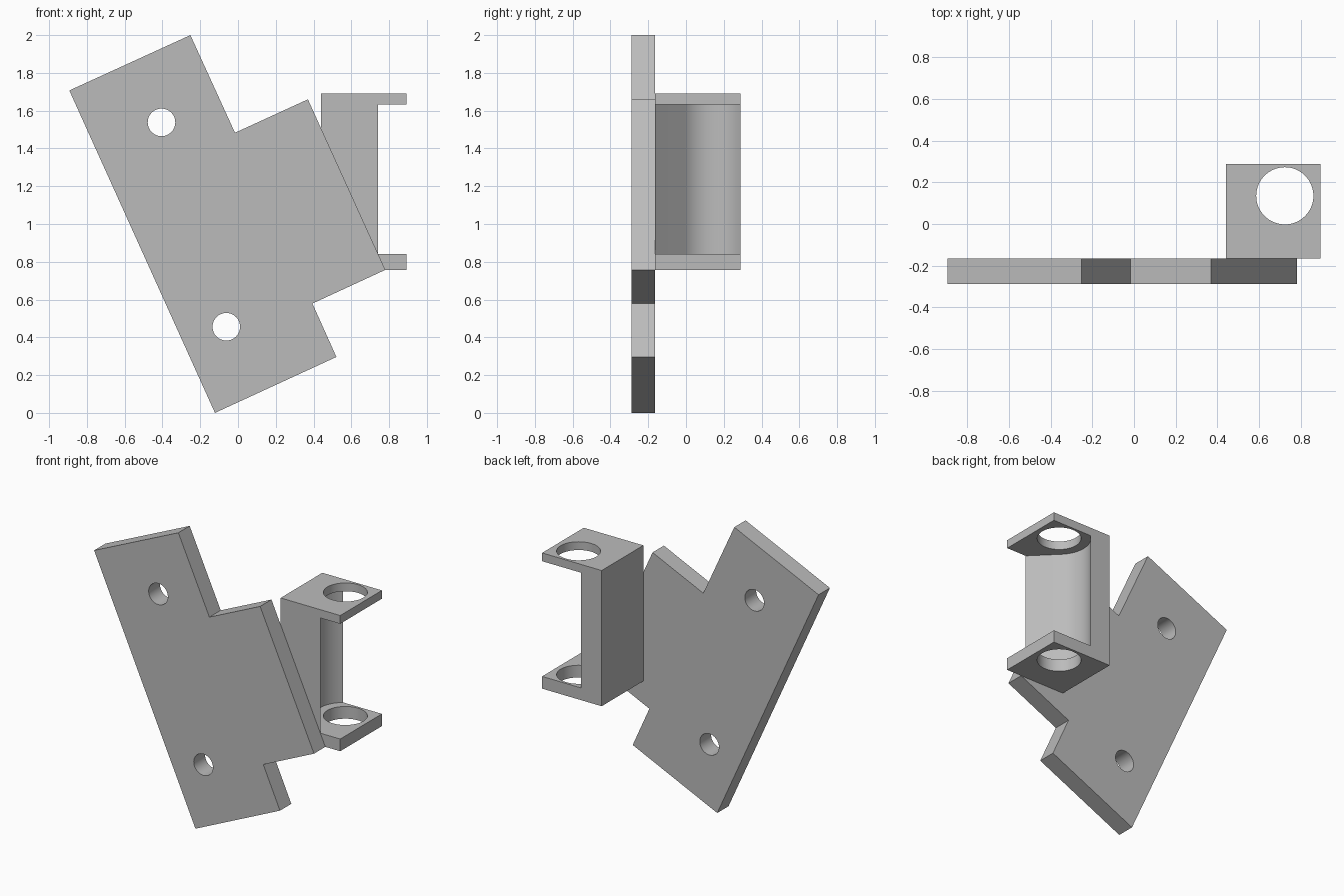
import bpy, bmesh
from math import cos, sin, radians, pi
from mathutils import Vector

default = bpy.data.objects.get("Cube")
if default:
    bpy.data.objects.remove(default, do_unlink=True)

grey = bpy.data.materials.new("plain grey")
grey.use_nodes = True
COLOUR = (0.5, 0.5, 0.5, 1)
grey.diffuse_color = COLOUR
grey.node_tree.nodes["Principled BSDF"].inputs["Base Color"].default_value = COLOUR


def prism(name, outline, start, sweep):
    """Extrude a closed outline of 3D points along the sweep vector."""
    bm = bmesh.new()
    face = bm.faces.new([bm.verts.new(Vector(p) + Vector(start)) for p in outline])
    grown = bmesh.ops.extrude_face_region(bm, geom=[face])["geom"]
    moved = [v for v in grown if isinstance(v, bmesh.types.BMVert)]
    bmesh.ops.translate(bm, vec=sweep, verts=moved)
    bmesh.ops.recalc_face_normals(bm, faces=bm.faces)
    mesh = bpy.data.meshes.new(name)
    bm.to_mesh(mesh)
    bm.free()
    mesh.materials.append(grey)
    obj = bpy.data.objects.new(name, mesh)
    bpy.context.collection.objects.link(obj)
    return obj


def arc(cx, cy, r, a0, a1, n):
    angles = [radians(a0 + (a1 - a0) * i / n) for i in range(n + 1)]
    return [(cx + r * cos(a), cy + r * sin(a)) for a in angles]


def carve(obj, cutters):
    """Subtract the cutters, bake the result and delete them."""
    for c in cutters:
        mod = obj.modifiers.new("cut", "BOOLEAN")
        mod.operation, mod.solver, mod.object = "DIFFERENCE", "EXACT", c
        c.hide_render = True
    graph = bpy.context.evaluated_depsgraph_get()
    obj.data = bpy.data.meshes.new_from_object(obj.evaluated_get(graph))
    obj.modifiers.clear()
    for c in cutters:
        bpy.data.objects.remove(c, do_unlink=True)
    bpy.ops.object.select_all(action="DESELECT")
    obj.select_set(True)
    bpy.context.view_layer.objects.active = obj
    bpy.ops.object.shade_smooth_by_angle(angle=radians(30))


FRONT, JOINT, BACK = -0.288, -0.165, 0.288

# Tilted, stepped mounting plate with two screw holes
outline = [(-0.122, 0), (0.521, 0.296), (0.394, 0.579), (0.78, 0.757),
           (0.37, 1.66), (-0.016, 1.483), (-0.252, 2), (-0.893, 1.707)]
plate = prism("mounting_plate", [(x, 0, z) for x, z in outline],
              (0, FRONT, 0), (0, JOINT - FRONT, 0))
screw_holes = [
    prism("screw_hole", [(x, 0, z) for x, z in arc(hx, hz, 0.073, 0, 360, 48)[:-1]],
          (0, FRONT - 0.1, 0), (0, 0.4, 0))
    for hx, hz in [(-0.405, 1.538), (-0.062, 0.456)]]
carve(plate, screw_holes)

# Upright holder block
LEFT, RIGHT, BASE, TOP = 0.44, 0.893, 0.757, 1.69
block = [(LEFT, JOINT), (RIGHT, JOINT), (RIGHT, BACK), (LEFT, BACK)]
holder = prism("rod_holder", [(x, y, 0) for x, y in block],
               (0, 0, BASE), (0, 0, TOP - BASE))

# Open cavity between the flanges: slanted wall running into a round wall
CX, CY, R = 0.7225, 0.135, 0.198
wall = arc(CX, CY, R, 90, 225, 36)
tx, ty = wall[-1]
cavity = wall + [(tx + 0.3, ty - 0.3), (1.1, ty - 0.3), (1.1, CY + R)]
FLOOR, CEILING = 0.841, 1.633
cavity_cut = prism("cavity", [(x, y, 0) for x, y in cavity],
                   (0, 0, FLOOR), (0, 0, CEILING - FLOOR))

# Rod hole through both flanges
rod_cut = prism("rod_hole", [(x, y, 0) for x, y in arc(CX, CY, 0.137, 0, 360, 64)[:-1]],
                (0, 0, BASE - 0.1), (0, 0, TOP - BASE + 0.2))
carve(holder, [cavity_cut, rod_cut])
